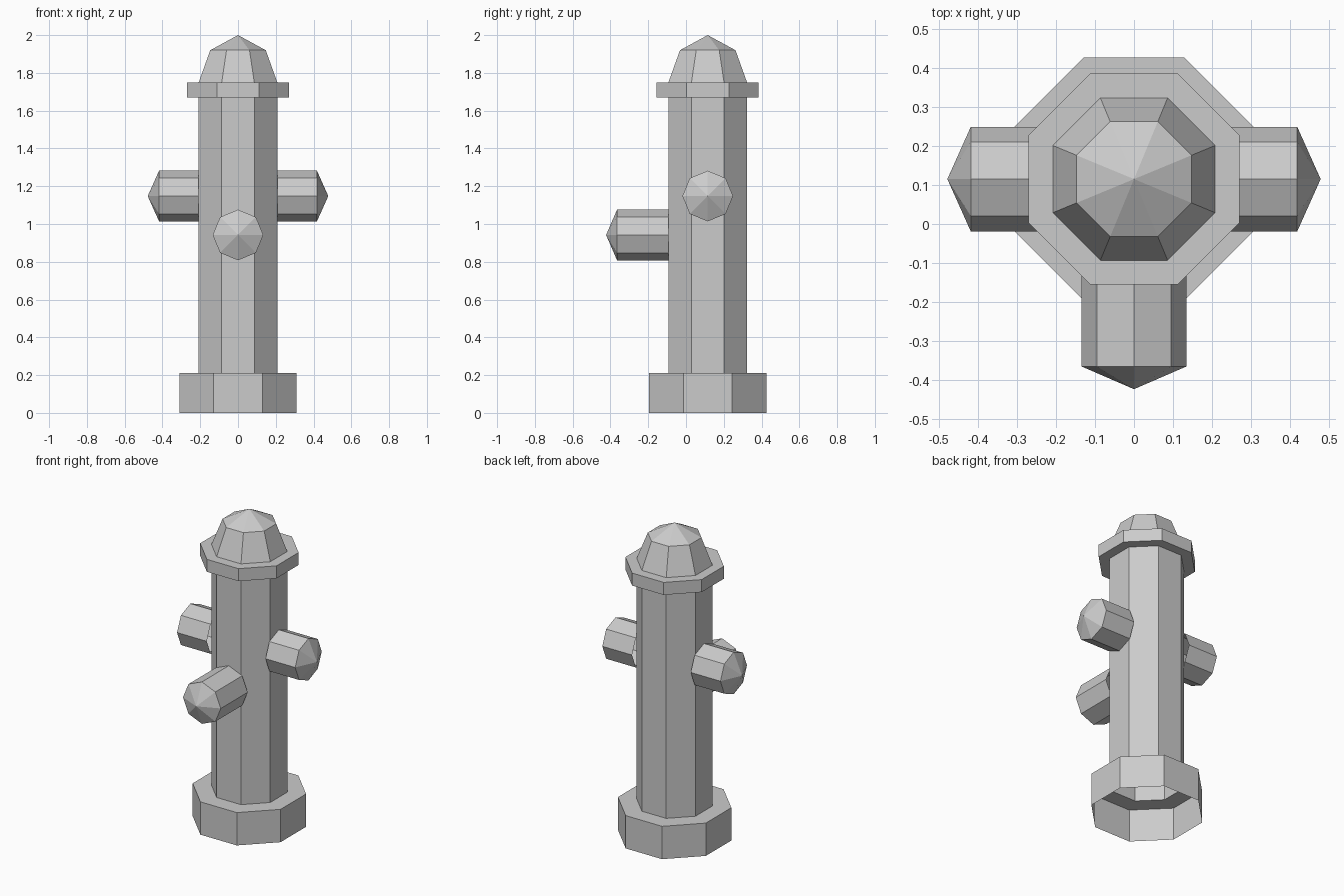
import bpy
import math
from mathutils import Matrix, Vector

cube = bpy.data.objects.get("Cube")
if cube:
    bpy.data.objects.remove(cube, do_unlink=True)

SIDES = 8
CENTRE_Y = 0.115

grey = bpy.data.materials.new("plain grey")
grey.use_nodes = True
colour = (0.6, 0.6, 0.6, 1)
grey.diffuse_color = colour
grey.node_tree.nodes["Principled BSDF"].inputs["Base Color"].default_value = colour


def lathe(name, profile, turn, matrix):
    """Open eight-sided shell from (radius, height) pairs, ending in a point."""
    verts, faces = [], []
    for radius, height in profile[:-1]:
        for i in range(SIDES):
            a = math.tau * (i + turn) / SIDES
            verts.append((radius * math.cos(a), radius * math.sin(a), height))
    tip = len(verts)
    verts.append((0, 0, profile[-1][1]))
    rings = len(profile) - 1
    for i in range(SIDES):
        j = (i + 1) % SIDES
        for r in range(rings - 1):
            low, high = r * SIDES, (r + 1) * SIDES
            faces.append((low + i, low + j, high + j, high + i))
        last = (rings - 1) * SIDES
        faces.append((last + i, last + j, tip))
    mesh = bpy.data.meshes.new(name)
    mesh.from_pydata(verts, [], faces)
    mesh.materials.append(grey)
    obj = bpy.data.objects.new(name, mesh)
    obj.matrix_world = matrix
    bpy.context.collection.objects.link(obj)
    return obj


# Hydrant barrel: hollow foot, column, collar and domed cap in one shell
flat = 1 / math.cos(math.pi / SIDES)
outline = [(0.311, 0), (0.311, 0.21), (0.208, 0.21), (0.208, 1.67),
           (0.27, 1.67), (0.27, 1.75), (0.208, 1.75), (0.147, 1.92), (0, 2)]
lathe("hydrant_barrel", [(r * flat, z) for r, z in outline], 0.5,
      Matrix.Translation((0, CENTRE_Y, 0)))

# Outlets: stubs with pointed caps, standing on the column's flat faces
for name, direction, height, shoulder, tip in (
        ("left_outlet", (1, 0, 0), 1.148, 0.418, 0.478),
        ("right_outlet", (-1, 0, 0), 1.148, 0.418, 0.478),
        ("front_outlet", (0, -1, 0), 0.942, 0.48, 0.538)):
    spin = Vector((0, 0, 1)).rotation_difference(Vector(direction))
    place = Matrix.Translation((0, CENTRE_Y, height)) @ spin.to_matrix().to_4x4()
    lathe(name, [(0.134, 0.208), (0.134, shoulder), (0, tip)], 0, place)
